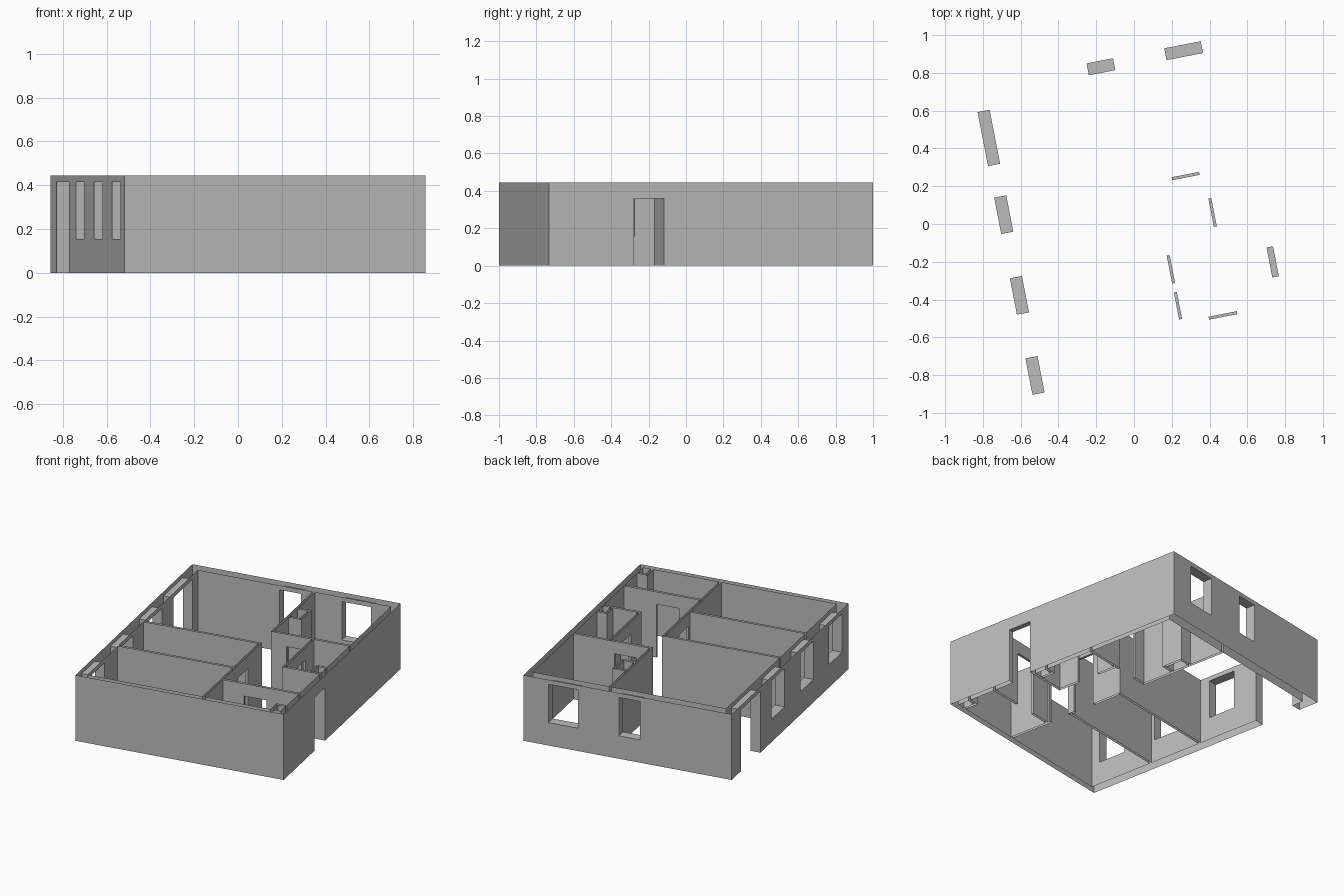
import bpy, math
from mathutils import Matrix, Vector

cube = bpy.data.objects.get("Cube")
if cube:
    bpy.data.objects.remove(cube, do_unlink=True)

H = 0.445                      # wall height
U, V = 0.70, 0.8825            # half width and half depth of the plan
UL, UR = -U + 0.065, U - 0.035     # inner faces of the side walls
VF, VB = -V + 0.035, V - 0.064     # inner faces of the front and rear walls
T = 0.008                      # half thickness of a partition
SPINE, BATH, ENTRY, STORE, WC = 0.146, 0.42, -0.247, -0.565, 0.197
MID, LIVING = -0.382, 0.005    # bedroom partitions
SILL, HEAD, DOOR = 0.155, 0.415, 0.36
TURN = Matrix.Rotation(math.radians(11), 4, 'Z')

grey = bpy.data.materials.new("wall grey")
grey.use_nodes = True
grey.diffuse_color = (0.5, 0.5, 0.5, 1)
grey.node_tree.nodes["Principled BSDF"].inputs["Base Color"].default_value = (0.5, 0.5, 0.5, 1)


def make(name, quads):
    """One mesh object from a list of quads, turned to the plan angle."""
    verts = [TURN @ Vector(p) for q in quads for p in q]
    faces = [tuple(range(i, i + 4)) for i in range(0, len(verts), 4)]
    mesh = bpy.data.meshes.new(name)
    mesh.from_pydata(verts, [], faces)
    mesh.materials.append(grey)
    obj = bpy.data.objects.new(name, mesh)
    bpy.context.collection.objects.link(obj)
    return obj


def panel(p, q, z0, z1):
    return [(*p, z0), (*q, z0), (*q, z1), (*p, z1)]


def span(centre, length):
    return centre - length / 2, centre + length / 2


# Openings: axis the wall runs along, wall faces, range along it, bottom, top
openings = {
    "terrace_door": (1, (-U, UL), span(0.594, 0.291), 0, HEAD),
    "entrance_door": (1, (UR, U), (-0.418, ENTRY - T - 0.001), 0, DOOR),
    "rear_small_window": (0, (VB, V), span(-0.013, 0.143), SILL, HEAD),
    "rear_large_window": (0, (VB, V), span(0.433, 0.197), SILL, HEAD),
    "rear_room_door": (0, (WC - T, WC + T), span(0.317, 0.148), 0, DOOR),
    "bath_door": (1, (BATH - T, BATH + T), span(-0.019, 0.154), 0, DOOR),
    "middle_bedroom_door": (1, (SPINE - T, SPINE + T), span(-0.273, 0.15), 0, DOOR),
    "front_bedroom_door": (1, (SPINE - T, SPINE + T), span(-0.469, 0.146), 0, DOOR),
    "store_door": (0, (STORE - T, STORE + T), span(0.37, 0.152), 0, DOOR),
}
for label, centre in (("living", 0.18), ("middle", -0.255), ("front", -0.687)):
    openings[label + "_window"] = (1, (-U, UL), span(centre, 0.196), SILL, HEAD)


def wall_faces(loop):
    """Upright faces along a closed plan loop, split round each opening."""
    quads = []
    for p, q in zip(loop, loop[1:] + loop[:1]):
        axis = 0 if abs(p[0] - q[0]) > abs(p[1] - q[1]) else 1
        fixed = p[1 - axis]
        lo, hi = sorted((p[axis], q[axis]))
        flip = p[axis] > q[axis]

        def add(s, e, z0, z1):
            if flip:
                s, e = e, s
            pts = [(t, fixed) if axis == 0 else (fixed, t) for t in (s, e)]
            quads.append(panel(*pts, z0, z1))

        at = lo
        cuts = [o for o in openings.values() if o[0] == axis
                and min(abs(fixed - f) for f in o[1]) < 0.001
                and o[2][0] >= lo and o[2][1] <= hi]
        for _, _, (s, e), z0, z1 in sorted(cuts, key=lambda o: o[2][0]):
            add(at, s, 0, H)
            add(s, e, z1, H)
            if z0 > 0:
                add(s, e, 0, z0)
            at = e
        add(at, hi, 0, H)
    return quads


def rect(u0, u1, v0, v1):
    return [(u0, v0), (u1, v0), (u1, v1), (u0, v1)]


# Outer shell
make("outer_walls", wall_faces(rect(-U, U, -V, V)))

# Shafts that notch three of the rooms
s1u, s1a, s1b = 0.24, 0.42, 0.57
s2u, s2v, s3v = 0.596, -0.146, -0.755
E = SPINE + T

rooms = {
    "front_bedroom": rect(UL, SPINE - T, VF, MID - T),
    "middle_bedroom": rect(UL, SPINE - T, MID + T, LIVING - T),
    "living_room_and_hall": [
        (UL, VB), (UL, LIVING + T), (E, LIVING + T), (E, STORE + T),
        (UR, STORE + T), (UR, ENTRY - T), (BATH - T, ENTRY - T),
        (BATH - T, WC - T), (SPINE - T, WC - T), (SPINE - T, VB)],
    "rear_room": [
        (E, WC + T), (UR, WC + T), (UR, VB), (E, VB),
        (E, s1b), (s1u, s1b), (s1u, s1a), (E, s1a)],
    "bath_room": [
        (BATH + T, ENTRY + T), (s2u, ENTRY + T), (s2u, s2v), (UR, s2v),
        (UR, WC - T), (BATH + T, WC - T)],
    "store_room": [
        (E, VF), (s2u, VF), (s2u, s3v), (UR, s3v), (UR, STORE - T), (E, STORE - T)],
}
for name, loop in rooms.items():
    make(name + "_walls", wall_faces(loop[::-1]))

# Hollow insides of the shafts
W = 2 * T
for name, hole in (("rear_shaft", rect(E, s1u - W, s1a + W, s1b - W)),
                   ("bath_shaft", rect(s2u + W, UR, ENTRY + T, s2v - W)),
                   ("store_shaft", rect(s2u + W, UR, VF, s3v - W))):
    make(name + "_lining", wall_faces(hole[::-1]))

# Jambs, heads and sills of the openings
for name, (axis, (f0, f1), (s, e), z0, z1) in openings.items():
    box = rect(s, e, f0, f1) if axis == 0 else rect(f0, f1, s, e)
    a, b, c, d = box
    jambs = [(d, a), (b, c)] if axis == 0 else [(a, b), (c, d)]
    quads = [panel(q, p, z0, z1) for p, q in jambs]
    quads.append([(*p, z1) for p in box[::-1]])
    if z0 > 0:
        quads.append([(*p, z0) for p in box])
    make(name + "_reveal", quads)
